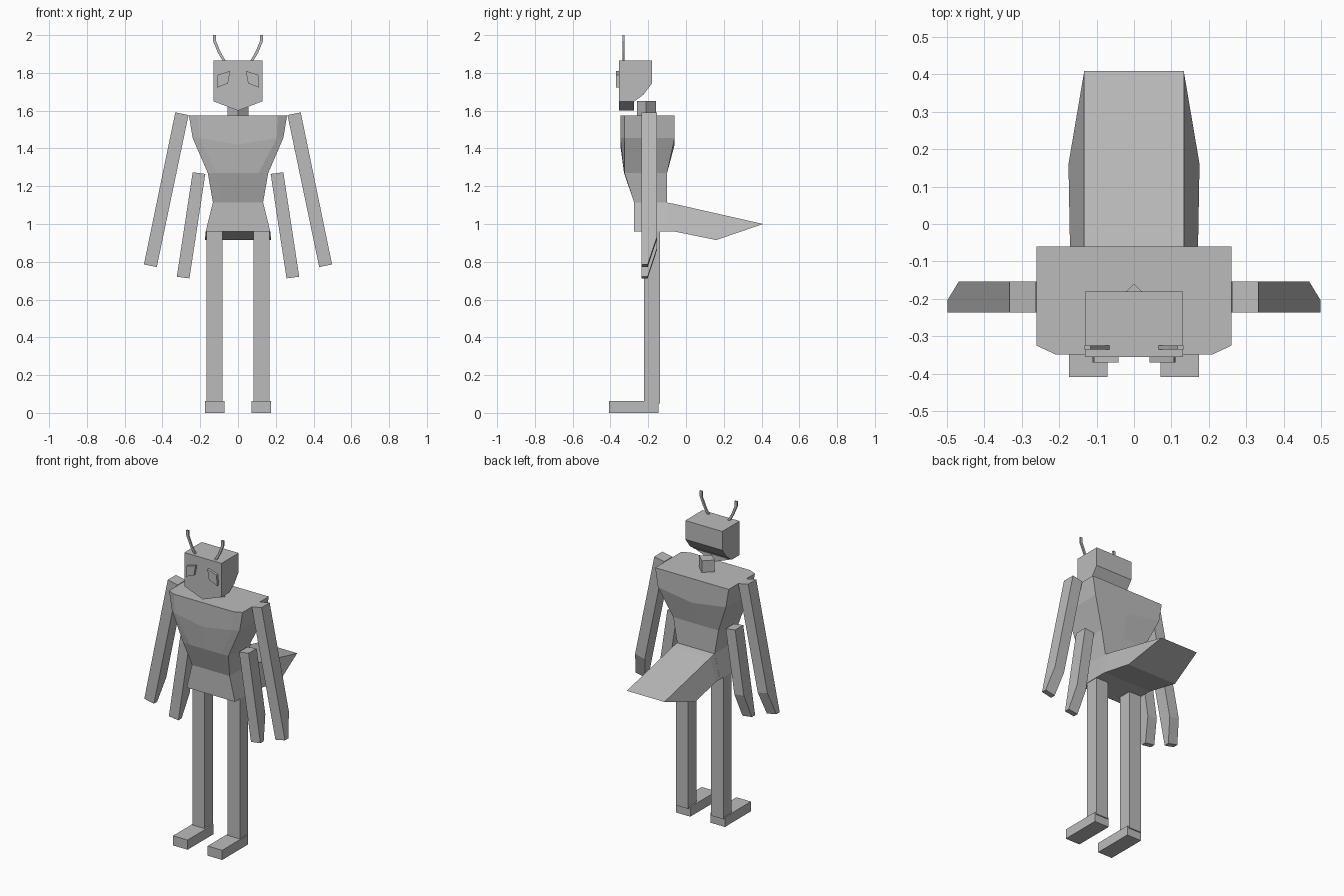
import bpy, bmesh
from mathutils import Vector

if "Cube" in bpy.data.objects:
    bpy.data.objects.remove(bpy.data.objects["Cube"])

mat = bpy.data.materials.new("plain_grey")
mat.diffuse_color = (0.5, 0.5, 0.5, 1)
mat.use_nodes = True
mat.node_tree.nodes["Principled BSDF"].inputs["Base Color"].default_value = mat.diffuse_color


def loft(name, rings):
    """Join equal-length vertex rings with quads and cap both ends."""
    bm = bmesh.new()
    rows = [[bm.verts.new(p) for p in r] for r in rings]
    n = len(rows[0])
    for a, b in zip(rows, rows[1:]):
        for i in range(n):
            j = (i + 1) % n
            bm.faces.new((a[i], a[j], b[j], b[i]))
    bm.faces.new(rows[0][::-1])
    bm.faces.new(rows[-1])
    bmesh.ops.remove_doubles(bm, verts=bm.verts, dist=0.0005)
    bmesh.ops.recalc_face_normals(bm, faces=bm.faces)
    me = bpy.data.meshes.new(name)
    bm.to_mesh(me)
    bm.free()
    me.materials.append(mat)
    ob = bpy.data.objects.new(name, me)
    bpy.context.collection.objects.link(ob)
    return ob


def pair(name, rings):
    """Build a part on both sides of x = 0."""
    for s, side in ((1, "left"), (-1, "right")):
        loft(f"{side}_{name}", [[(s * x, y, z) for x, y, z in r] for r in rings])


def box_rings(x0, x1, y0, y1, z0, z1):
    return [[(x0, y0, z), (x1, y0, z), (x1, y1, z), (x0, y1, z)] for z in (z0, z1)]


# Torso: half width, front chamfer width, front y, chamfer y, back y, z, centre z
def torso_ring(w, c, yf, yc, yb, z, zm):
    half = [(c, yf, z), (w, yc, z), (w, yb, z)]
    other = [(-x, y, q) for x, y, q in half[::-1]]
    return [(0, yf, zm)] + half + [(0, yb, zm)] + other


loft("torso", [torso_ring(*r) for r in (
    (0.171, 0.115, -0.275, -0.275, -0.10, 0.96, 0.96),
    (0.133, 0.09, -0.275, -0.275, -0.10, 1.115, 1.115),
    (0.160, 0.11, -0.328, -0.326, -0.10, 1.27, 1.27),
    (0.240, 0.205, -0.348, -0.325, -0.06, 1.455, 1.42),
    (0.260, 0.210, -0.348, -0.325, -0.06, 1.575, 1.575))])

# Tail: wedge running back from the waist
loft("tail", [
    [(-0.133, -0.11, 1.115), (0.133, -0.11, 1.115), (0.171, -0.11, 0.96), (-0.171, -0.11, 0.96)],
    [(-0.133, -0.06, 1.106), (0.133, -0.06, 1.106), (0.171, -0.06, 0.96), (-0.171, -0.06, 0.96)],
    [(-0.133, 0.408, 1.0), (0.133, 0.408, 1.0), (0.175, 0.16, 0.915), (-0.175, 0.16, 0.915)]])

# Head with the lower back cut away
profile = [(-0.355, 1.865), (-0.18, 1.865), (-0.18, 1.745), (-0.225, 1.685),
           (-0.275, 1.648), (-0.355, 1.648)]
loft("head", [[(x, y, z) for y, z in profile] for x in (-0.131, 0.131)])
# Pointed chin
loft("chin", [[(-0.131, y, 1.65), (0, y, 1.60), (0.131, y, 1.65)] for y in (-0.355, -0.275)])
# Four-sided neck
loft("neck", [[(0.055, -0.212, z), (0, -0.26, z), (-0.055, -0.212, z), (0, -0.16, z)]
              for z in (1.56, 1.65)])

# Raised slanted eyes
eye = [(0.042, 1.81), (0.107, 1.79), (0.111, 1.722), (0.053, 1.745)]
pair("eye", [[(x, y, z) for x, z in eye] for y in (-0.35, -0.37)])

# Antennae: thin strips following a bent path
path = [(0.070, 1.86), (0.083, 1.88), (0.100, 1.91), (0.124, 1.968), (0.124, 2.0)]
pair("antenna", [[(x - 0.008, -0.335, z), (x + 0.008, -0.335, z),
                  (x + 0.008, -0.325, z), (x - 0.008, -0.325, z)] for x, z in path])


# Arms: square beams whose back edge tapers at the end
def arm(name, top_in, top_out, end_in, end_out, taper):
    def ring(t, yb):
        a = Vector(top_in).lerp(Vector(end_in), t)
        b = Vector(top_out).lerp(Vector(end_out), t)
        return [(a.x, -0.236, a.y), (b.x, -0.236, b.y), (b.x, yb, b.y), (a.x, yb, a.y)]
    pair(name, [ring(0, -0.154), ring(taper, -0.154), ring(1, -0.203)])


arm("upper_arm", (0.262, 1.577), (0.332, 1.591), (0.430, 0.772), (0.498, 0.786), 0.82)
arm("lower_arm", (0.173, 1.265), (0.240, 1.274), (0.257, 0.712), (0.324, 0.721), 0.73)

# Legs and feet
pair("leg", box_rings(0.081, 0.168, -0.222, -0.138, 0.05, 0.965))
pair("foot", box_rings(0.071, 0.174, -0.408, -0.145, 0.0, 0.062))
